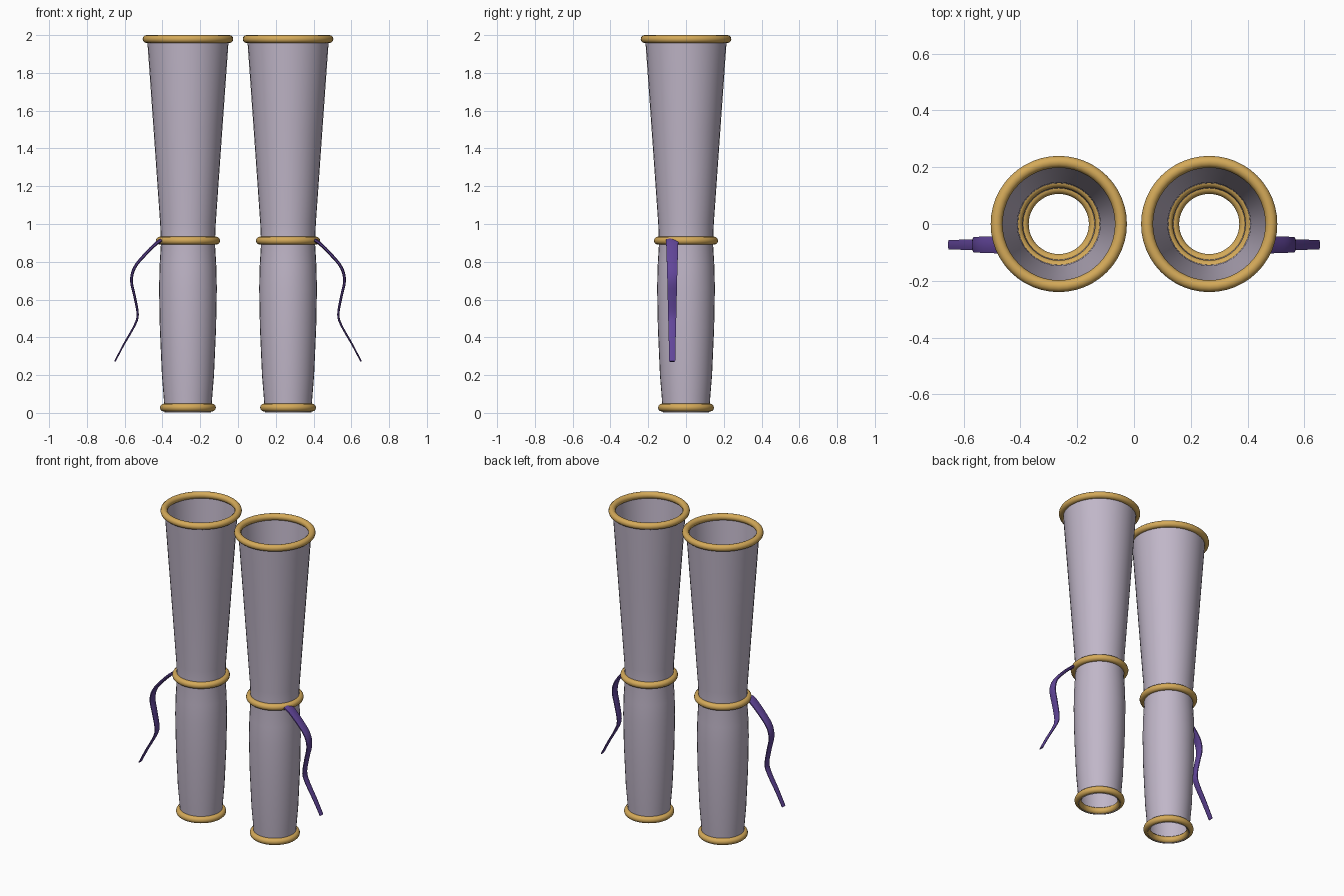
import bpy, bmesh, math
from mathutils import Vector

cube = bpy.data.objects.get("Cube")
if cube:
    bpy.data.objects.remove(cube, do_unlink=True)

SIDES = 32
CENTRE_X = 0.265


def material(name, colour):
    m = bpy.data.materials.new(name)
    m.use_nodes = True
    m.diffuse_color = (*colour, 1)
    m.node_tree.nodes["Principled BSDF"].inputs["Base Color"].default_value = (*colour, 1)
    return m


cloth = material("lavender cloth", (0.53, 0.47, 0.58))
gold = material("gold trim", (0.66, 0.40, 0.10))
purple = material("purple ribbon", (0.12, 0.06, 0.32))


def loft(name, rings, mat, caps=False):
    """Skin closed rings of points into one smooth object."""
    bm = bmesh.new()
    loops = [[bm.verts.new(p) for p in ring] for ring in rings]
    for a, b in zip(loops, loops[1:]):
        for i in range(len(a)):
            j = (i + 1) % len(a)
            bm.faces.new((a[i], a[j], b[j], b[i]))
    if caps:
        bm.faces.new(loops[0])
        bm.faces.new(loops[-1])
    bmesh.ops.recalc_face_normals(bm, faces=bm.faces)
    mesh = bpy.data.meshes.new(name)
    bm.to_mesh(mesh)
    bm.free()
    obj = bpy.data.objects.new(name, mesh)
    bpy.context.collection.objects.link(obj)
    mesh.materials.append(mat)
    smooth(obj)
    return obj


def smooth(obj):
    bpy.ops.object.select_all(action='DESELECT')
    obj.select_set(True)
    bpy.context.view_layer.objects.active = obj
    bpy.ops.object.shade_smooth_by_angle(angle=math.radians(50))


def catmull(points, steps):
    """Smooth path through the given points."""
    p = [2 * points[0] - points[1], *points, 2 * points[-1] - points[-2]]
    path = []
    for a, b, c, d in zip(p, p[1:], p[2:], p[3:]):
        for s in range(steps):
            t = s / steps
            path.append(0.5 * (2 * b + (c - a) * t + (2 * a - 5 * b + 4 * c - d) * t ** 2
                               + (3 * b - a - 3 * c + d) * t ** 3))
    return path + [points[-1]]


def circle(cx, r, z):
    turn = math.tau / SIDES
    return [(cx + r * math.cos(i * turn), r * math.sin(i * turn), z) for i in range(SIDES)]


# (radius, height) up the sleeve, and (name, radius, height) of its trims
LOWER = [(0.123, 0.003), (0.129, 0.09), (0.138, 0.2), (0.149, 0.45),
         (0.153, 0.66), (0.150, 0.78), (0.143, 0.9)]
UPPER = [(0.147, 1.0), (0.182, 1.5), (0.217, 1.995)]
TRIMS = [("bottom_trim", 0.127, 0.028), ("middle_trim", 0.149, 0.912), ("top_trim", 0.219, 1.979)]

# ribbon path as (outward x, height)
RIBBON = [Vector((x, -0.073, z)) for x, z in
          [(0.405, 0.915), (0.435, 0.895), (0.495, 0.835), (0.547, 0.77), (0.564, 0.70),
           (0.547, 0.615), (0.531, 0.52), (0.549, 0.46), (0.603, 0.365), (0.652, 0.272)]]


def ribbon_rings(side):
    path = catmull(RIBBON, 4)
    rings = []
    for k, p in enumerate(path):
        t = k / (len(path) - 1)
        tangent = (path[min(k + 1, len(path) - 1)] - path[max(k - 1, 0)]).normalized()
        across = Vector((0, 1, 0))
        normal = tangent.cross(across)
        half_width = 0.034 - 0.018 * t
        half_thick = 0.010 - 0.006 * t
        ring = []
        for i in range(8):
            a = math.tau * (i + 0.5) / 8
            v = p + across * half_width * 1.08 * math.cos(a) + normal * half_thick * 1.08 * math.sin(a)
            ring.append((side * v.x, v.y, v.z))
        rings.append(ring)
    return rings


for label, side in (("left", 1), ("right", -1)):
    cx = side * CENTRE_X
    # open flared sleeve
    loft(label + "_sleeve", [circle(cx, r, z) for r, z in LOWER + UPPER], cloth)
    # round gold trims
    for name, r, z in TRIMS:
        bpy.ops.mesh.primitive_torus_add(location=(cx, 0, z), major_radius=r, minor_radius=0.021,
                                         major_segments=48, minor_segments=12)
        trim = bpy.context.object
        trim.name = label + "_" + name
        trim.data.materials.append(gold)
        smooth(trim)
    # hanging tie
    loft(label + "_ribbon", ribbon_rings(side), purple, caps=True)
